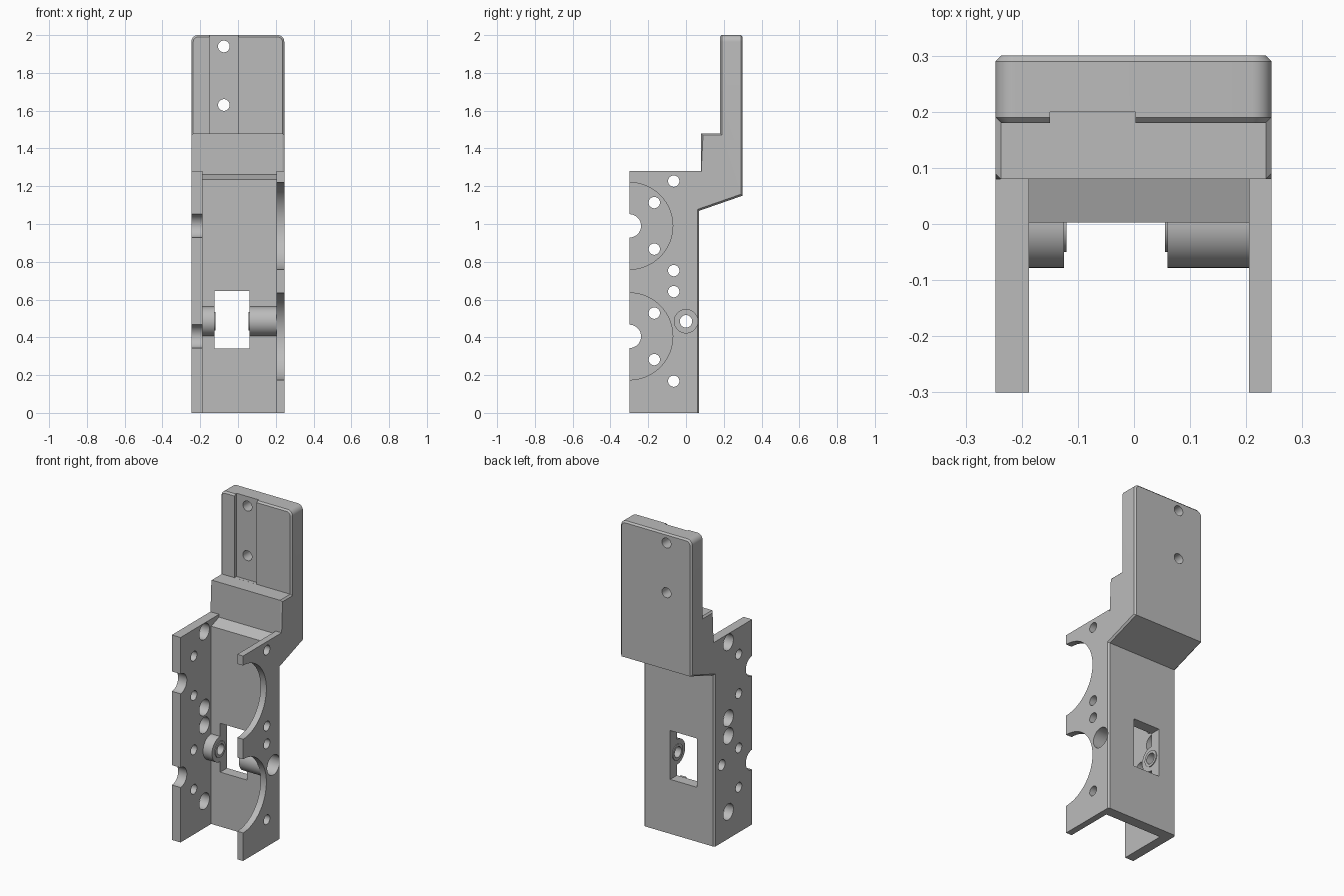
import bpy, bmesh, math

cube = bpy.data.objects.get("Cube")
if cube:
    bpy.data.objects.remove(cube, do_unlink=True)

grey = bpy.data.materials.new("plain grey")
grey.use_nodes = True
colour = (0.5, 0.5, 0.5, 1)
grey.diffuse_color = colour
grey.node_tree.nodes["Principled BSDF"].inputs["Base Color"].default_value = colour

LEFT, RIGHT = 0.245, -0.247          # outer side faces
LEFT_IN, RIGHT_IN = 0.205, -0.187    # inner wall faces
PIVOT = (0, 0.485)                   # y, z of the pivot bosses


def prism(name, outline, start, end, axis="x"):
    """Extrude a yz outline along x, or an xz outline along y."""
    bm = bmesh.new()

    def place(p, d):
        return (d, p[0], p[1]) if axis == "x" else (p[0], d, p[1])
    rings = [[bm.verts.new(place(p, d)) for p in outline] for d in (start, end)]
    count = len(outline)
    for ring in rings:
        bm.faces.new(ring)
    for i in range(count):
        j = (i + 1) % count
        bm.faces.new((rings[0][i], rings[0][j], rings[1][j], rings[1][i]))
    bmesh.ops.recalc_face_normals(bm, faces=bm.faces)
    mesh = bpy.data.meshes.new(name)
    bm.to_mesh(mesh)
    bm.free()
    obj = bpy.data.objects.new(name, mesh)
    bpy.context.collection.objects.link(obj)
    return obj


def circle(centre, radius, count=48):
    return [(centre[0] + radius * math.cos(math.tau * i / count),
             centre[1] + radius * math.sin(math.tau * i / count)) for i in range(count)]


def rect(a0, b0, a1, b1):
    return [(a0, b0), (a1, b0), (a1, b1), (a0, b1)]


cutters = []


def cutter(*args):
    obj = prism("cutter", *args)
    obj.hide_render = True
    cutters.append(obj)
    return obj


def cut(obj, tools):
    for tool in tools:
        mod = obj.modifiers.new("cut", "BOOLEAN")
        mod.operation = "DIFFERENCE"
        mod.solver = "EXACT"
        mod.object = tool
    graph = bpy.context.evaluated_depsgraph_get()
    mesh = bpy.data.meshes.new_from_object(obj.evaluated_get(graph))
    obj.modifiers.clear()
    obj.data = mesh


# Spine: back plate, sloped shoulder, step and upper mounting tab
spine = prism("spine_and_tab", [
    (0.003, 0), (0.07, 0), (0.07, 1.07), (0.3, 1.15), (0.3, 2), (0.18, 2),
    (0.18, 1.48), (0.08, 1.48), (0.08, 1.262), (0.003, 1.235)], RIGHT, LEFT)
bm = bmesh.new()
bm.from_mesh(spine.data)
# Round the top corners
corners = [e for e in bm.edges if all(v.co.z > 1.99 for v in e.verts)
           and abs(e.verts[0].co.x - e.verts[1].co.x) < 0.01]
bmesh.ops.bevel(bm, geom=corners, offset=0.035, segments=8, profile=0.5, affect="EDGES")


# Chamfer the outline of the tab and the back edges of the plate
def chamfered(edge):
    a, b = (v.co for v in edge.verts)
    middle = (a + b) / 2
    on_side = all(min(abs(p.x - LEFT), abs(p.x - RIGHT)) < 0.001 for p in (a, b))
    if middle.z > 1.999:
        return abs(a.y - b.y) < 0.001
    if middle.z > 1.96:
        return abs(a.y - b.y) < 0.001
    return (on_side and abs(a.x - b.x) < 0.001 and middle.y > 0.06
            and max(a.z, b.z) > 0.01)


bmesh.ops.bevel(bm, geom=[e for e in bm.edges if chamfered(e)], offset=0.01,
                segments=1, affect="EDGES")
bmesh.ops.recalc_face_normals(bm, faces=bm.faces)
bm.to_mesh(spine.data)
bm.free()

# Side walls that meet the spine
wall = [(-0.3, 0), (0.003, 0), (0.003, 1.235), (0.08, 1.262), (0.08, 1.28), (-0.3, 1.28)]
left_wall = prism("left_wall", wall, LEFT_IN, LEFT)
right_wall = prism("right_wall", wall, RIGHT, RIGHT_IN)

# Pivot bosses with a thin raised lip
half = [(0.078 * math.cos(t), PIVOT[1] + 0.078 * math.sin(t))
        for t in (math.pi / 2 + math.pi * i / 32 for i in range(33))]
half = [(0.03, half[-1][1])] + half[::-1] + [(0.03, half[0][1])]
left_boss = prism("left_boss", half, 0.06, LEFT_IN)
right_boss = prism("right_boss", half, RIGHT_IN, -0.125)
left_lip = prism("left_boss_lip", circle(PIVOT, 0.05), 0.055, 0.06)
right_lip = prism("right_boss_lip", circle(PIVOT, 0.05), -0.125, -0.12)

# Shared pivot bore, head recess and window
bore = cutter(circle(PIVOT, 0.033), -0.4, 0.4)
recess = cutter(circle(PIVOT, 0.062), 0.11, 0.4)
window = cutter(rect(-0.125, 0.34, 0.06, 0.645), -0.1, 0.2, "y")
groove = cutter(rect(-0.15, 1.4803, 0.003, 2.1), 0.12, 0.2, "y")
tab_holes = [cutter(circle((-0.075, z), 0.031), 0, 0.5, "y") for z in (1.63, 1.94)]

# Wall openings: arches and screw holes
left_tools, right_tools = [bore, recess], [bore]
for z in (0.405, 0.99):
    left_tools.append(cutter(circle((-0.3, z), 0.23, 96), 0.1, 0.4))
    right_tools.append(cutter(circle((-0.3, z), 0.062), -0.4, -0.1))
    for side in (-1, 1):
        right_tools.append(cutter(circle((-0.168, z + side * 0.123), 0.03), -0.4, -0.1))
        edge_hole = (-0.065, z + side * 0.237)
        left_tools.append(cutter(circle(edge_hole, 0.03), 0.1, 0.4))
        right_tools.append(cutter(circle(edge_hole, 0.05), -0.4, -0.1))

cut(spine, [window, bore, recess, groove] + tab_holes)
cut(left_wall, left_tools)
cut(right_wall, right_tools)
cut(left_boss, [bore, recess])
for part in (right_boss, left_lip, right_lip):
    cut(part, [bore])
for tool in cutters:
    bpy.data.objects.remove(tool, do_unlink=True)

# Colour and shading
parts = [spine, left_wall, right_wall, left_boss, right_boss, left_lip, right_lip]
bpy.ops.object.select_all(action="DESELECT")
for part in parts:
    part.data.materials.clear()
    part.data.materials.append(grey)
    part.select_set(True)
bpy.context.view_layer.objects.active = spine
bpy.ops.object.shade_smooth_by_angle(angle=math.radians(25))
